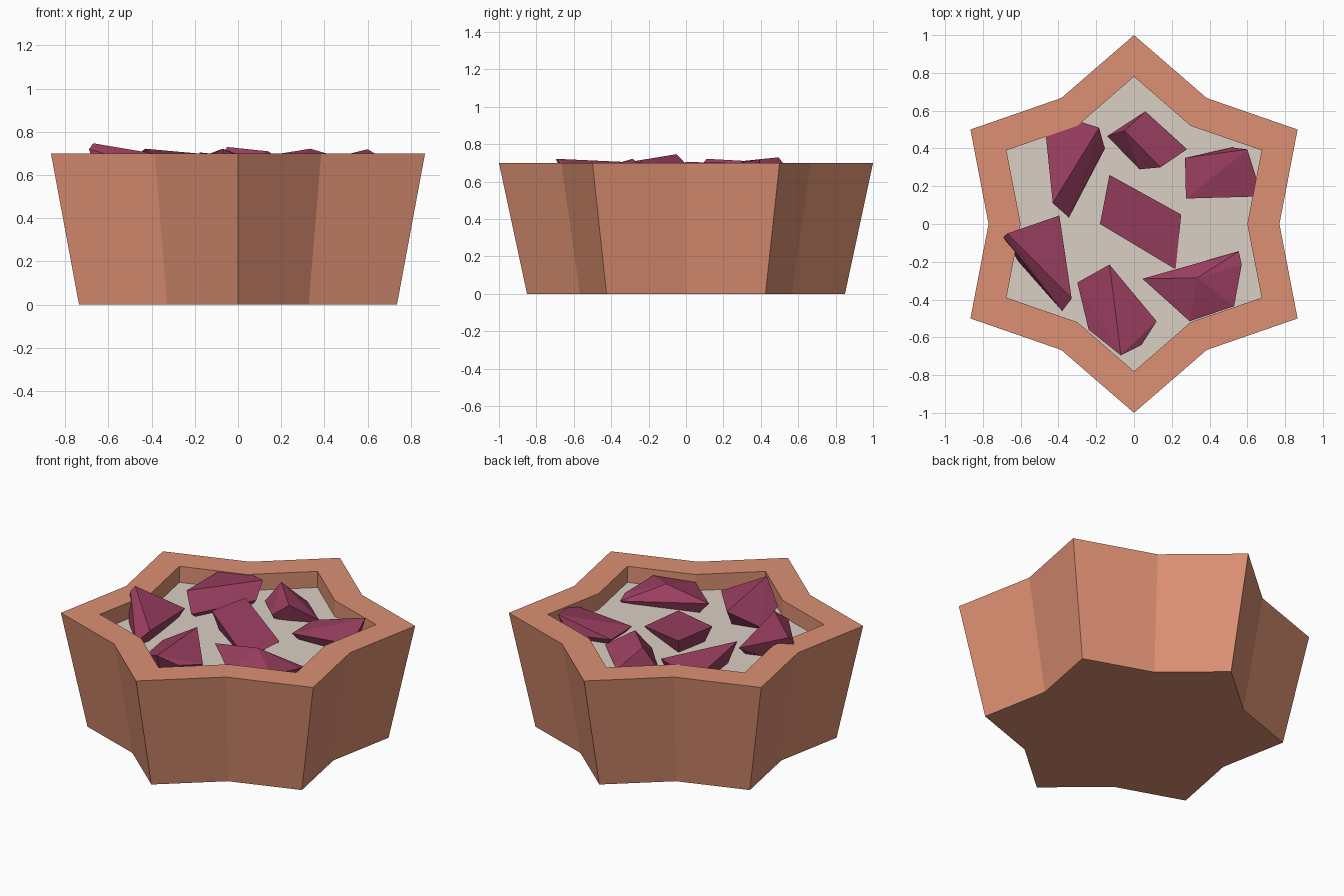
import bpy, bmesh
from math import sin, cos, pi
from mathutils import Vector

if "Cube" in bpy.data.objects:
    bpy.data.objects.remove(bpy.data.objects["Cube"])


def material(name, rgb):
    m = bpy.data.materials.new(name)
    m.diffuse_color = (*rgb, 1)
    m.use_nodes = True
    m.node_tree.nodes["Principled BSDF"].inputs["Base Color"].default_value = m.diffuse_color
    return m


def finish(bm, name, mat):
    bmesh.ops.recalc_face_normals(bm, faces=bm.faces)
    me = bpy.data.meshes.new(name)
    bm.to_mesh(me)
    bm.free()
    ob = bpy.data.objects.new(name, me)
    ob.data.materials.append(mat)
    bpy.context.collection.objects.link(ob)
    return ob


def star(bm, tip, notch, z):
    """Ring of a six-pointed star, one tip on +y."""
    ring = []
    for i in range(12):
        r = notch if i % 2 == 0 else tip
        a = i * pi / 6
        ring.append(bm.verts.new((r * cos(a), r * sin(a), z)))
    return ring


def star_loft(name, sections, mat):
    """Skin a stack of star rings and cap both ends."""
    bm = bmesh.new()
    rings = [star(bm, *s) for s in sections]
    for a, b in zip(rings, rings[1:]):
        for i in range(12):
            j = (i + 1) % 12
            bm.faces.new((a[i], a[j], b[j], b[i]))
    bm.faces.new(rings[0])
    bm.faces.new(rings[-1])
    return finish(bm, name, mat)


def rock(name, points, mat):
    """Convex chunk: visible corners plus a smaller base buried in the sand."""
    pts = [Vector(p) for p in points]
    mid = sum(pts, Vector()) / len(pts)
    base = [mid.lerp(p, 0.7) for p in pts]
    for p in base:
        p.z = 0.56
    bm = bmesh.new()
    for p in pts + base:
        bm.verts.new(p)
    res = bmesh.ops.convex_hull(bm, input=bm.verts)
    loose = [v for v in bm.verts if not v.link_faces]
    bmesh.ops.delete(bm, geom=loose, context='VERTS')
    bmesh.ops.dissolve_limit(bm, angle_limit=0.05, verts=bm.verts, edges=bm.edges)
    return finish(bm, name, mat)


clay = material("clay", (0.72, 0.28, 0.17))
sand = material("sand", (0.70, 0.63, 0.55))
plum = material("plum", (0.33, 0.05, 0.12))

# Tapered star pot with a recessed top
star_loft("pot", [(0.85, 0.655, 0), (1, 0.77, 0.7), (0.78, 0.6, 0.7), (0.78, 0.6, 0.55)], clay)

# Sand filling
star_loft("sand", [(0.78, 0.6, 0.55), (0.78, 0.6, 0.6)], sand)

# Faceted rocks, each given by its exposed corners
rock("rock_back_left", [(-.43, .11, .722), (-.185, .51, .70), (-.28, .54, .695),
                        (-.47, .5, .69), (-.155, .4, .625), (-.345, .035, .625)], plum)
rock("rock_back", [(-.05, .495, .73), (.14, .3, .71), (-.14, .465, .60),
                   (.06, .595, .60), (.28, .395, .62), (.03, .29, .625)], plum)
rock("rock_back_right", [(.6, .395, .72), (.27, .35, .635), (.275, .135, .635),
                         (.63, .145, .665), (.65, .235, .69), (.52, .405, .62)], plum)
rock("rock_centre", [(-.13, .26, .70), (-.18, 0, .705), (.25, .05, .61),
                     (.22, -.24, .605)], plum)
rock("rock_left", [(-.67, -.05, .747), (-.395, .045, .645), (-.33, -.395, .69),
                   (-.38, -.46, .63), (-.69, -.07, .72), (-.61, -.2, .6)], plum)
rock("rock_front", [(-.13, -.215, .70), (-.07, -.695, .722), (.12, -.515, .65),
                    (-.3, -.31, .61), (-.24, -.56, .63), (.04, -.64, .67)], plum)
rock("rock_right", [(.335, -.285, .722), (.045, -.29, .675), (.555, -.145, .61),
                    (.57, -.215, .63), (.53, -.435, .665), (.295, -.515, .655)], plum)
